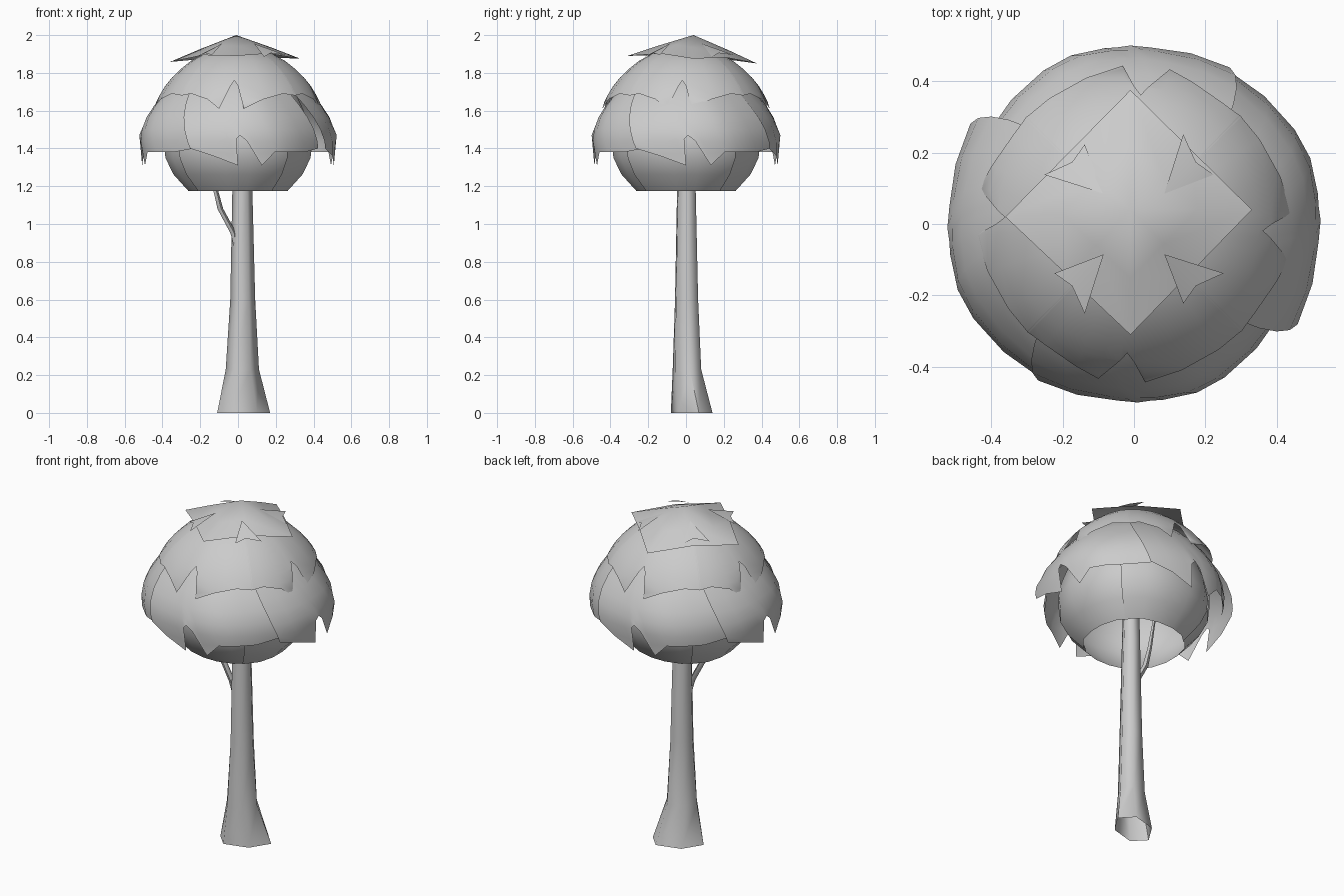
import bpy
import bmesh
from math import radians, sin, cos, pi
from mathutils import Vector

cube = bpy.data.objects.get("Cube")
if cube:
    bpy.data.objects.remove(cube, do_unlink=True)

grey = bpy.data.materials.new("plain_grey")
grey.use_nodes = True
GREY = (0.6, 0.6, 0.6, 1)
grey.diffuse_color = GREY
grey.node_tree.nodes["Principled BSDF"].inputs["Base Color"].default_value = GREY


def make_object(name, bm, angle=40):
    bmesh.ops.remove_doubles(bm, verts=bm.verts, dist=0.0005)
    mesh = bpy.data.meshes.new(name)
    bm.to_mesh(mesh)
    bm.free()
    mesh.materials.append(grey)
    obj = bpy.data.objects.new(name, mesh)
    bpy.context.collection.objects.link(obj)
    bpy.ops.object.select_all(action='DESELECT')
    obj.select_set(True)
    bpy.context.view_layer.objects.active = obj
    bpy.ops.object.shade_smooth_by_angle(angle=radians(angle))
    return obj


def skin(bm, columns, closed=False):
    """Quads between neighbouring columns of points."""
    cols = [[bm.verts.new(p) for p in col] for col in columns]
    pairs = list(zip(cols, cols[1:]))
    if closed:
        pairs.append((cols[-1], cols[0]))
    for a, b in pairs:
        for i in range(len(a) - 1):
            bm.faces.new((a[i], a[i + 1], b[i + 1], b[i]))


def radius_at(profile, z):
    for (r0, z0), (r1, z1) in zip(profile, profile[1:]):
        if z0 >= z >= z1:
            return r0 + (r1 - r0) * (z0 - z) / (z0 - z1)
    return profile[-1][0]


def leaf_panel(name, profile, hem, turn, rows=8, lean=0, size=1):
    """Curved leaf sheet; hem holds (angle from the front, hem height, scale).
    Lean swings the upper part of the sheet round, size widens it."""
    top, bottom = profile[0][1], profile[-1][1]
    columns = []
    for deg, low, scale in hem:
        col = []
        for i in range(rows + 1):
            z = max(low, top + (bottom - top) * i / rows)
            r = radius_at(profile, z) * scale * size
            a = radians(deg + turn + lean * (z - bottom) / (top - bottom))
            col.append((r * sin(a), -r * cos(a), z))
        columns.append(col)
    bm = bmesh.new()
    skin(bm, columns)
    return make_object(name, bm)


# Leaf layers, each one sheet repeated around the four sides
core_profile = [(0.02, 1.87), (0.2, 1.81), (0.31, 1.71), (0.385, 1.56),
                (0.415, 1.42), (0.393, 1.3), (0.275, 1.175)]
core_hem = [(-50, 1.175, 1.0), (-30, 1.175, 1.0), (-10, 1.175, 0.97),
            (10, 1.175, 0.97), (30, 1.175, 0.99), (46, 1.175, 0.97)]

skirt_profile = [(0.2, 1.82), (0.31, 1.76), (0.4, 1.67), (0.465, 1.58),
                 (0.51, 1.47), (0.5, 1.38), (0.495, 1.31)]
skirt_hem = [(-26, 1.4, 1.03), (-13, 1.36, 1.01), (0, 1.31, 0.995),
             (5, 1.45, 0.995), (8, 1.47, 0.995), (11, 1.44, 0.995),
             (15, 1.31, 1.0), (26, 1.38, 1.01), (36, 1.38, 1.0),
             (50, 1.38, 0.98), (66, 1.4, 0.97)]

crown_profile = [(0.02, 1.95), (0.15, 1.92), (0.27, 1.855), (0.345, 1.79),
                 (0.41, 1.71), (0.45, 1.63), (0.455, 1.6)]
crown_hem = [(-45, 1.68, 1.0), (-36, 1.69, 1.0), (-22, 1.66, 0.99),
             (-13, 1.61, 0.98), (-6, 1.73, 0.98), (-3, 1.76, 0.98),
             (0, 1.73, 0.98), (4, 1.61, 0.98), (18, 1.66, 0.99),
             (34, 1.69, 1.01), (46, 1.68, 1.0)]

for side, turn in zip(("front", "left", "back", "right"), (0, 90, 180, 270)):
    leaf_panel("inner_leaves_" + side, core_profile, core_hem, turn)
    leaf_panel("skirt_leaves_" + side, skirt_profile, skirt_hem, turn, lean=-22,
               size=1.03 if side in ("left", "right") else 0.985)
    leaf_panel("crown_leaves_" + side, crown_profile, crown_hem, turn)

# Pointed square cap
bm = bmesh.new()
apex = Vector((-0.01, 0.04, 2.0))
corners = [Vector(p) for p in ((-0.01, -0.31, 1.89), (0.33, 0.04, 1.875),
                               (-0.01, 0.375, 1.85), (-0.36, 0.02, 1.858))]
rim = []
for i, c in enumerate(corners):
    rim += [c, (c + corners[(i + 1) % 4]) / 2 + Vector((0, 0, 0.02))]
skin(bm, [[apex, apex.lerp(p, 0.55) + Vector((0, 0, 0.003)), p] for p in rim],
     closed=True)
make_object("cap_leaves", bm)

# Small leaf tips poking out at the cap's diagonals
for i in range(4):
    bm = bmesh.new()
    a = radians(45 + 90 * i)
    out = Vector((sin(a), -cos(a), 0))
    across = Vector((cos(a), sin(a), 0))
    inner = out * 0.12 + Vector((0, 0, 1.955))
    tip_a = out * 0.275 + across * 0.08 + Vector((0, 0, 1.895))
    tip_b = out * 0.255 - across * 0.06 + Vector((0, 0, 1.885))
    fold = out * 0.245 + Vector((0, 0, 1.905))
    v = [bm.verts.new(p) for p in (inner, tip_a, fold, tip_b)]
    bm.faces.new((v[0], v[1], v[2]))
    bm.faces.new((v[0], v[2], v[3]))
    make_object("leaf_tip_%d" % (i + 1), bm)

# Flared six-sided trunk: height, centre x and y, half width, half depth, skew
trunk_rings = [(0, 0.03, 0.03, 0.14, 0.11, 0.35),
               (0.23, 0.023, 0.005, 0.088, 0.076, 0.2),
               (0.6, 0.025, 0.003, 0.066, 0.062, 0.1),
               (1.18, 0.023, 0.002, 0.053, 0.05, 0.1),
               (1.6, 0.02, 0, 0.04, 0.04, 0.1)]
bm = bmesh.new()
columns = []
for k in range(6):
    a = 2 * pi * k / 6
    columns.append([(cx + w * cos(a),
                     cy + d * ((1.13 - skew / 2) * sin(a) + skew * cos(a)), z)
                    for z, cx, cy, w, d, skew in trunk_rings])
skin(bm, columns, closed=True)
make_object("trunk", bm, 70)

# Thin side branch
branch_rings = [(0.87, -0.012, 0.008), (0.95, -0.025, 0.018),
                (1.08, -0.095, 0.017), (1.2, -0.125, 0.013),
                (1.4, -0.16, 0.008)]
bm = bmesh.new()
columns = []
for k in range(5):
    a = 2 * pi * k / 5
    columns.append([(x + r * cos(a), r * sin(a) - 0.02, z)
                    for z, x, r in branch_rings])
skin(bm, columns, closed=True)
make_object("branch", bm, 70)
